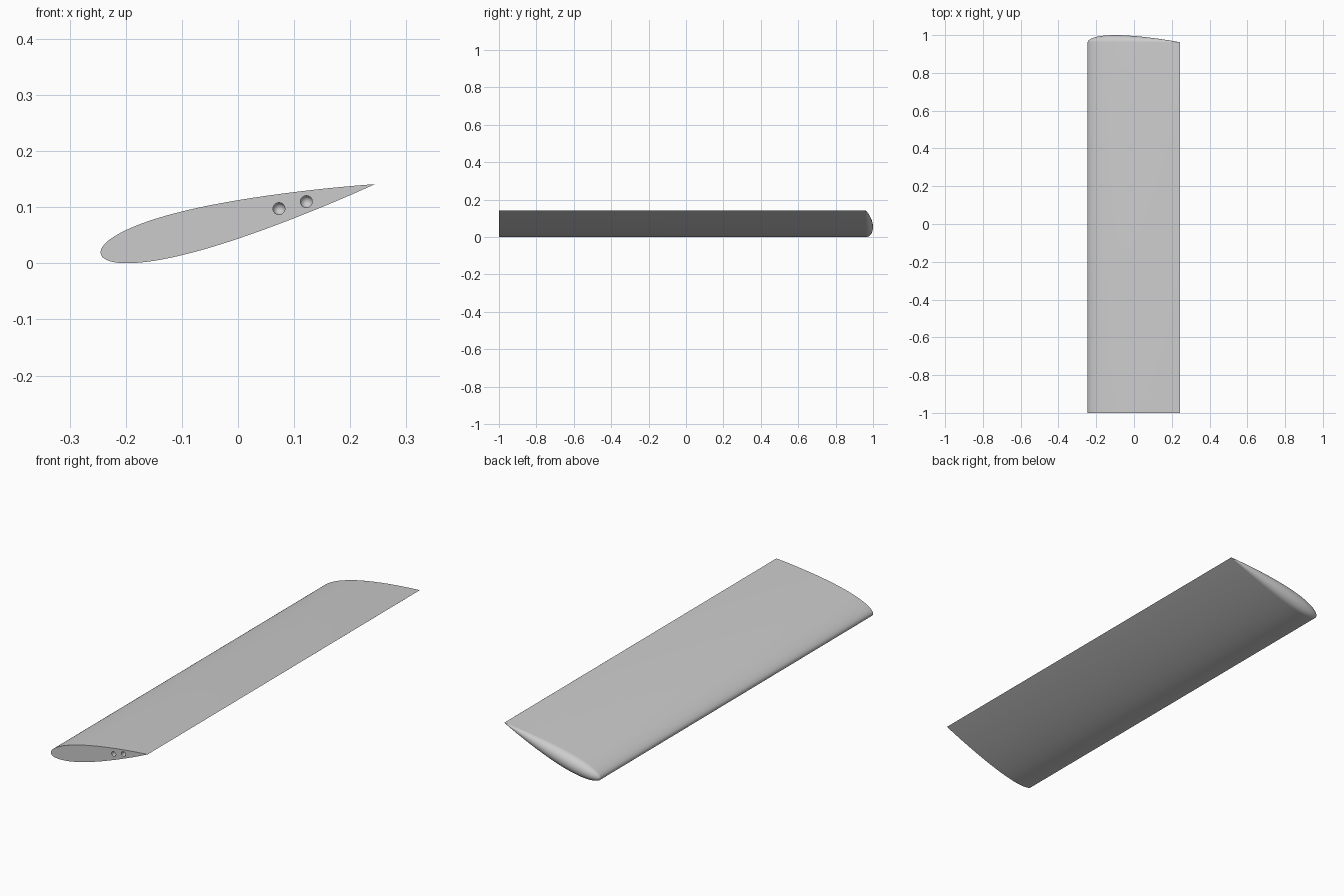
import bpy, bmesh
from math import pi, sin, cos, sqrt, radians
from mathutils import Matrix, Vector

default = bpy.data.objects.get("Cube")
if default:
    bpy.data.objects.remove(default, do_unlink=True)

CHORD, THICKNESS = 0.504, 0.15
ROOT_Y, TIP_Y = -1.0, 0.962
STATIONS, TIP_STEPS = 56, 24
# Pitch the wing trailing edge up, with the leading edge at its left end
PLACE = Matrix.Translation((-0.2445, 0, 0.0165)) @ Matrix.Rotation(radians(-14.3), 4, "Y")

grey = bpy.data.materials.new("light grey")
grey.use_nodes = True
colour = (0.6, 0.6, 0.6, 1)
grey.diffuse_color = colour
grey.node_tree.nodes["Principled BSDF"].inputs["Base Color"].default_value = colour


def half_thickness(u):
    """Symmetric aerofoil with a sharp, closed trailing edge."""
    return 5 * THICKNESS * CHORD * (0.2969 * sqrt(u) - 0.126 * u - 0.3516 * u**2
                                    + 0.2843 * u**3 - 0.1036 * u**4)


def make_object(name, bm):
    bmesh.ops.remove_doubles(bm, verts=bm.verts, dist=1e-6)
    bmesh.ops.recalc_face_normals(bm, faces=bm.faces)
    mesh = bpy.data.meshes.new(name)
    bm.to_mesh(mesh)
    bm.free()
    mesh.materials.append(grey)
    obj = bpy.data.objects.new(name, mesh)
    bpy.context.collection.objects.link(obj)
    return obj


# Wing: strips running out along the top, round the tip and back underneath
bm = bmesh.new()
strips = []
for i in range(STATIONS + 1):
    u = (1 - cos(pi * i / STATIONS)) / 2
    r = max(half_thickness(u), 0) if 0 < i < STATIONS else 0
    arc = [(TIP_Y + r * sin(pi * k / TIP_STEPS), r * cos(pi * k / TIP_STEPS))
           for k in range(TIP_STEPS + 1)]
    path = [(ROOT_Y, r)] + arc + [(ROOT_Y, -r)]
    strips.append([bm.verts.new(PLACE @ Vector((u * CHORD, y, z))) for y, z in path])
for a, b in zip(strips, strips[1:]):
    for k in range(len(a) - 1):
        bm.faces.new((a[k], a[k + 1], b[k + 1], b[k]))
bmesh.ops.remove_doubles(bm, verts=bm.verts, dist=1e-6)
# Flat root end
root = [e for e in bm.edges if e.is_boundary]
bmesh.ops.edgeloop_fill(bm, edges=root)
wing = make_object("wing", bm)


# Round-bottomed spar holes on the chord line of the root end
def hole_cutter(name, u, radius=0.0106, depth=0.2):
    bm = bmesh.new()
    centre = PLACE @ Vector((u * CHORD, 0, 0))
    rings = [(-0.05, radius)]
    rings += [(depth + radius * sin(k * pi / 16), radius * cos(k * pi / 16)) for k in range(8)]
    loops = []
    for y, r in rings:
        loops.append([bm.verts.new((centre.x + r * cos(k * pi / 16), ROOT_Y + y,
                                    centre.z + r * sin(k * pi / 16))) for k in range(32)])
    for a, b in zip(loops, loops[1:]):
        for k in range(32):
            n = (k + 1) % 32
            bm.faces.new((a[k], a[n], b[n], b[k]))
    bm.faces.new(loops[0])
    bm.faces.new(loops[-1])
    cutter = make_object(name, bm)
    cutter.hide_render = True
    return cutter


bpy.context.view_layer.objects.active = wing
for name, u in (("front_hole_cutter", 0.65), ("rear_hole_cutter", 0.75)):
    cutter = hole_cutter(name, u)
    cut = wing.modifiers.new(name, "BOOLEAN")
    cut.operation = "DIFFERENCE"
    cut.solver = "EXACT"
    cut.object = cutter
    bpy.ops.object.modifier_apply(modifier=cut.name)
    bpy.data.objects.remove(cutter, do_unlink=True)

for obj in bpy.context.selected_objects:
    obj.select_set(False)
wing.select_set(True)
bpy.ops.object.shade_smooth_by_angle(angle=radians(30))
